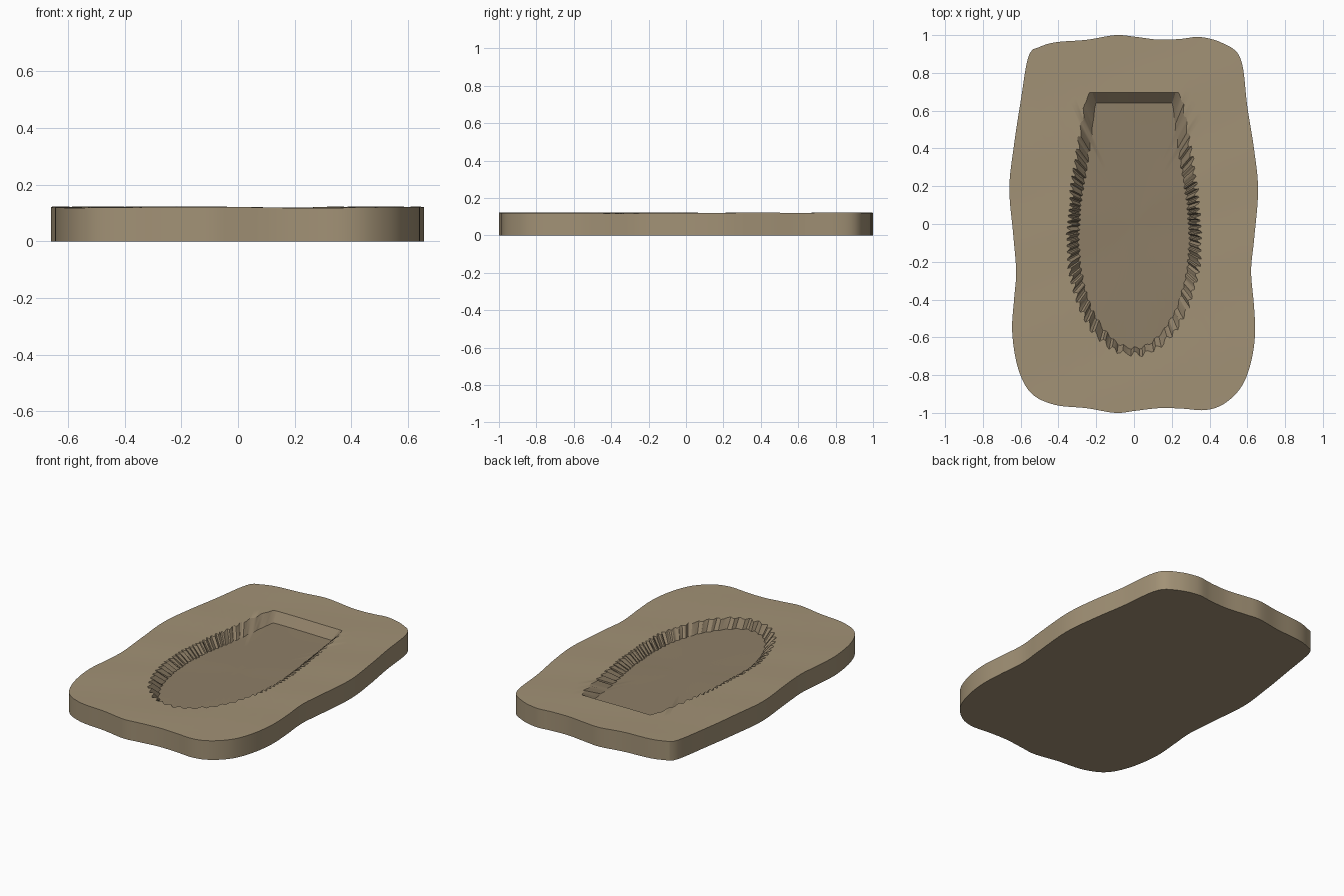
import bpy, bmesh, random
from math import sin, cos, pi, atan2
from mathutils import Vector

if "Cube" in bpy.data.objects:
    bpy.data.objects.remove(bpy.data.objects["Cube"])

random.seed(4)
N = 288

outline = [(0.565, 0.875), (0.60, 0.62), (0.635, 0.40), (0.657, 0.18), (0.636, -0.08),
           (0.62, -0.25), (0.635, -0.43), (0.641, -0.58), (0.62, -0.73), (0.57, -0.86),
           (0.48, -0.95), (0.38, -0.985), (0.25, -0.977), (0.13, -0.975), (0.0, -0.99), (-0.1, -1.0),
           (-0.25, -0.975), (-0.42, -0.957), (-0.545, -0.895), (-0.615, -0.76), (-0.645, -0.57),
           (-0.635, -0.40), (-0.624, -0.25), (-0.64, -0.05), (-0.66, 0.19), (-0.635, 0.42),
           (-0.60, 0.65), (-0.558, 0.89), (-0.50, 0.937), (-0.41, 0.963), (-0.25, 0.975), (-0.1, 1.0),
           (0.0, 0.992), (0.13, 0.976), (0.25, 0.98), (0.35, 0.99), (0.47, 0.957)]
# half profiles (right side) of the hollow: rim and floor edge
rim_half = [(0.24, 0.695), (0.265, 0.6), (0.29, 0.45), (0.325, 0.2), (0.345, -0.05), (0.343, -0.2),
            (0.325, -0.3), (0.285, -0.44), (0.215, -0.57), (0.13, -0.65), (0.05, -0.685)]
floor_half = [(0.205, 0.64), (0.22, 0.5), (0.25, 0.3), (0.285, 0.1), (0.295, -0.08), (0.285, -0.22),
              (0.265, -0.32), (0.225, -0.45), (0.16, -0.56), (0.09, -0.63), (0.03, -0.655)]


def mirrored(half):
    return half + [(-x, y) for x, y in reversed(half)]


def smooth(pts, steps=6):
    """Closed Catmull-Rom curve through the points."""
    P = [Vector(p) for p in pts]
    out = []
    for i in range(len(P)):
        a, b, c, d = P[i - 1], P[i], P[(i + 1) % len(P)], P[(i + 2) % len(P)]
        for k in range(steps):
            t = k / steps
            out.append(0.5 * (2 * b + (c - a) * t + (2 * a - 5 * b + 4 * c - d) * t * t
                              + (3 * b - a - 3 * c + d) * t ** 3))
    return out


def radius(poly, ang):
    """Distance from the centre to the polygon along an angle."""
    d = Vector((cos(ang), sin(ang)))
    best = 0
    for i in range(len(poly)):
        a, b = Vector(poly[i - 1]), Vector(poly[i])
        e = b - a
        den = d.x * e.y - d.y * e.x
        if abs(den) < 1e-9:
            continue
        r = (a.x * e.y - a.y * e.x) / den
        s = (a.x * d.y - a.y * d.x) / den
        if r > 0 and -1e-6 <= s <= 1 + 1e-6:
            best = max(best, r)
    return best


def ripple(x, y):
    return 0.0015 * sin(9 * x + 4 * y) + 0.001 * sin(13 * y - 5 * x)


# radii of each loop; the rim is roughly chipped along its sides
rim, floor_edge = mirrored(rim_half), mirrored(floor_half)
edge = smooth(outline)
angles = [2 * pi * i / N for i in range(N)]
corner = atan2(0.695, 0.24)
r_edge = [radius(edge, a) for a in angles]
r_floor, r_rim = [], []
for i, a in enumerate(angles):
    side = not (corner - 0.04 < a < pi - corner + 0.04)
    chip = (0.012 if (i // 2) % 2 else -0.008) + random.uniform(-0.005, 0.005) if side else 0
    r_rim.append(radius(rim, a) + chip)
    r_floor.append(radius(floor_edge, a) + chip * 0.5)

bm = bmesh.new()


def ring(radii, z, wavy=True):
    vs = []
    for a, r in zip(angles, radii):
        x, y = r * cos(a), r * sin(a)
        vs.append(bm.verts.new((x, y, z + (ripple(x, y) if wavy else 0))))
    return vs


def mix(A, B, t):
    return [p + (q - p) * t for p, q in zip(A, B)]


def bridge(A, B, mat):
    for i in range(N):
        j = (i + 1) % N
        bm.faces.new((A[i], A[j], B[j], B[i])).material_index = mat


def cap(R, z, mat, flip=False):
    c = bm.verts.new((0, 0, z))
    for i in range(N):
        tri = (R[i], R[(i + 1) % N], c)
        bm.faces.new(tri[::-1] if flip else tri).material_index = mat


# slab: underside, outer wall, top, chipped hollow wall, floor
base = ring(r_edge, 0, False)
top = ring(r_edge, 0.12)
cap(base, 0, 0, True)
bridge(base, top, 0)
prev = top
for t in (0.25, 0.5, 0.75, 1.0):
    cur = ring(mix(r_edge, r_rim, t), 0.12)
    bridge(prev, cur, 0)
    prev = cur
floor_ring = ring(r_floor, 0.07)
bridge(prev, floor_ring, 1)
prev = floor_ring
for t in (0.33, 0.66):
    cur = ring([r * (1 - t) for r in r_floor], 0.07)
    bridge(prev, cur, 1)
    prev = cur
cap(prev, 0.07, 1)

mesh = bpy.data.meshes.new("stone_slab")
bm.to_mesh(mesh)
bm.free()
slab = bpy.data.objects.new("stone_slab", mesh)
bpy.context.collection.objects.link(slab)
for name, col in (("sand_stone", (0.36, 0.285, 0.18, 1)), ("damp_stone", (0.27, 0.21, 0.135, 1))):
    m = bpy.data.materials.new(name)
    m.diffuse_color = col
    m.use_nodes = True
    m.node_tree.nodes["Principled BSDF"].inputs["Base Color"].default_value = m.diffuse_color
    mesh.materials.append(m)

bpy.context.view_layer.objects.active = slab
slab.select_set(True)
bpy.ops.object.shade_smooth_by_angle(angle=0.5)
